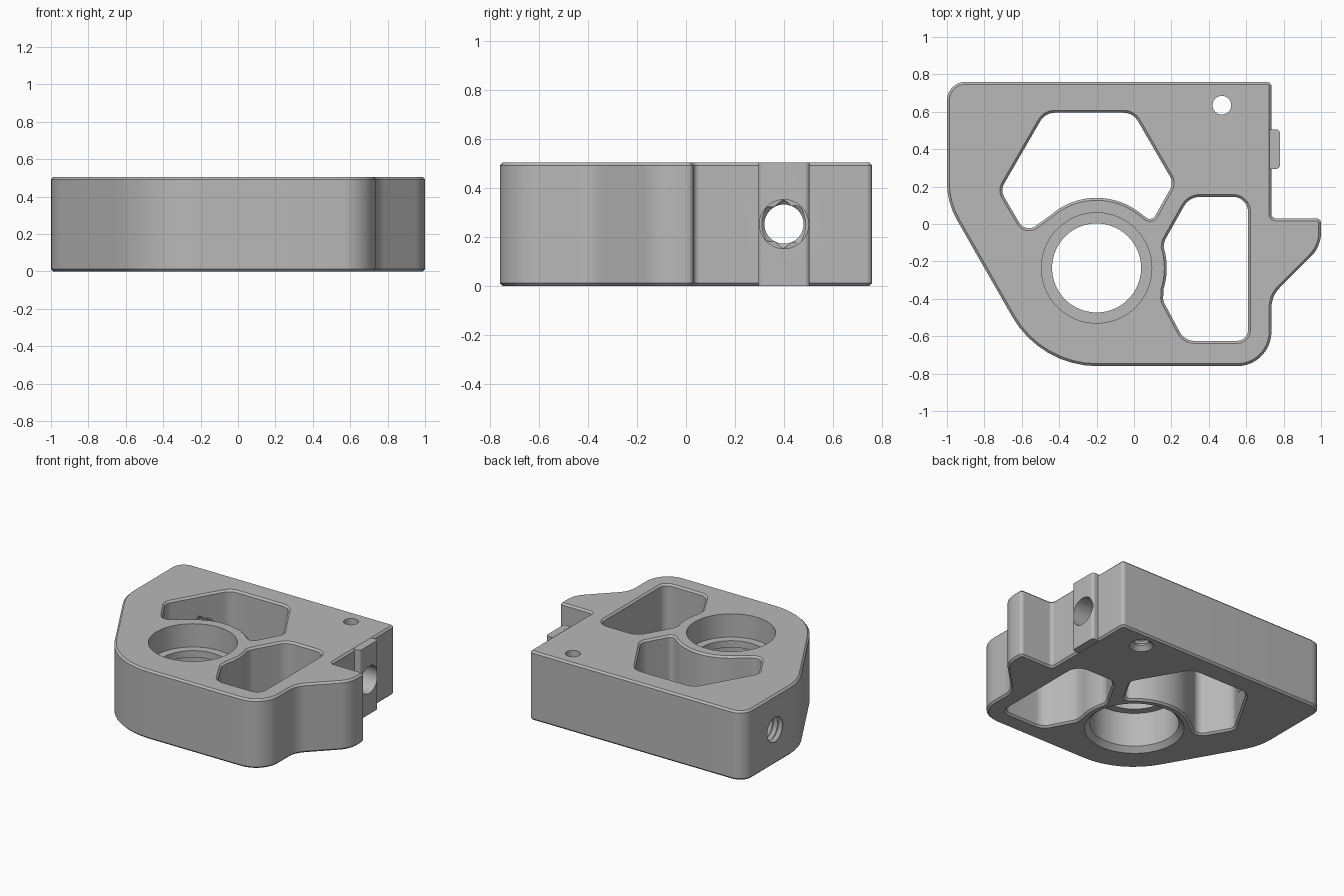
import bpy, bmesh
from math import sin, cos, tan, pi, radians
from mathutils import Vector

if "Cube" in bpy.data.objects:
    bpy.data.objects.remove(bpy.data.objects["Cube"])

HEIGHT = 0.505
CHAMFER = 0.013
BORE = Vector((-0.2, -0.235))

grey = bpy.data.materials.new("machined grey")
grey.use_nodes = True
grey.diffuse_color = (0.48, 0.48, 0.48, 1)
grey.node_tree.nodes["Principled BSDF"].inputs["Base Color"].default_value = (0.48, 0.48, 0.48, 1)


def rounded(corners):
    """Counter-clockwise outline from (x, y, fillet radius) corners."""
    out = []
    n = len(corners)
    for i, (x, y, r) in enumerate(corners):
        p = Vector((x, y))
        a = Vector(corners[i - 1][:2]) - p
        b = Vector(corners[(i + 1) % n][:2]) - p
        inner = a.angle(b)
        if r == 0 or inner > pi - 0.02:
            out.append(p)
            continue
        reach = min(r / tan(inner / 2), 0.49 * a.length, 0.49 * b.length)
        r = reach * tan(inner / 2)
        centre = p + (a.normalized() + b.normalized()).normalized() * (r / sin(inner / 2))
        start = p + a.normalized() * reach - centre
        end = p + b.normalized() * reach - centre
        sweep = pi - inner
        steps = max(2, round(sweep / radians(8)))
        for k in range(steps + 1):
            t = sweep * k / steps
            out.append(centre + (start * sin(sweep - t) + end * sin(t)) / sin(sweep))
    return out


def offset(points, d):
    """Grow a counter-clockwise outline by d, or shrink it if d is negative."""
    out = []
    for i, p in enumerate(points):
        a = (p - points[i - 1]).normalized()
        b = (points[(i + 1) % len(points)] - p).normalized()
        na, nb = Vector((a.y, -a.x)), Vector((b.y, -b.x))
        m = (na + nb).normalized()
        out.append(p + m * (d / max(m.dot(na), 0.4)))
    return out


def loft(name, rings):
    """Closed solid through rings with equal point counts."""
    bm = bmesh.new()
    loops = [[bm.verts.new(p) for p in ring] for ring in rings]
    n = len(loops[0])
    for lo, hi in zip(loops, loops[1:]):
        for i in range(n):
            j = (i + 1) % n
            bm.faces.new((lo[i], lo[j], hi[j], hi[i]))
    bm.faces.new(loops[0][::-1])
    bm.faces.new(loops[-1])
    bmesh.ops.recalc_face_normals(bm, faces=bm.faces)
    mesh = bpy.data.meshes.new(name)
    bm.to_mesh(mesh)
    bm.free()
    mesh.materials.append(grey)
    obj = bpy.data.objects.new(name, mesh)
    bpy.context.collection.objects.link(obj)
    return obj


def prism(name, outline, levels):
    """Levels are (z, outline offset)."""
    return loft(name, [[(p.x, p.y, z) for p in offset(outline, d)] for z, d in levels])


def lathe(name, profile, place, sides=48):
    """Profile is (radius, distance); place maps (u, v, distance) to a point."""
    return loft(name, [[place(r * cos(2 * pi * k / sides), r * sin(2 * pi * k / sides), t)
                        for k in range(sides)] for r, t in profile])


def thread(minor, major, start, end, pitch):
    count = round((end - start) / pitch)
    profile = []
    for k in range(count):
        profile += [(major, start + k * pitch), (minor, start + (k + 0.5) * pitch)]
    return profile + [(minor, end)]


def bore_arc(radius, start, end, steps=12):
    angles = [radians(start + (end - start) * k / steps) for k in range(steps + 1)]
    return [(BORE.x + radius * cos(a), BORE.y + radius * sin(a), 0) for a in angles]


# Plate with chamfered rims and a side nose
plate_outline = rounded([
    (-1, 0.76, 0.1), (-1, 0.115, 0.4), (-0.5, -0.76, 0.525), (0.735, -0.76, 0.2),
    (0.735, -0.385, 0.15), (1, -0.12, 0.2), (1, 0.03, 0.025), (0.735, 0.03, 0.025),
    (0.735, 0.76, 0.025)])
body = prism("plate_body", plate_outline, [
    (0, -CHAMFER), (CHAMFER, 0), (HEIGHT - CHAMFER, 0), (HEIGHT, -CHAMFER)])

# Locating rail on the side face
rail_outline = rounded([
    (0.724, 0.295, 0), (0.78, 0.295, 0.02), (0.78, 0.505, 0.02), (0.724, 0.505, 0)])
rail = prism("side_rail", rail_outline, [(0, 0), (HEIGHT, 0)])

# Lightening pockets that follow the bore wall
back_pocket = rounded(
    [(-0.005, 0.595, 0.09), (-0.475, 0.595, 0.09), (-0.715, 0.18, 0.07), (-0.58, -0.05, 0.06)]
    + bore_arc(0.375, 132, 52) + [(0.095, 0.01, 0.06), (0.212, 0.22, 0.07)])
side_pocket = rounded(
    [(0.61, 0.145, 0.08), (0.295, 0.145, 0.1), (0.163, -0.09, 0.06)]
    + bore_arc(0.375, 17, -17)
    + [(0.155, -0.41, 0.06), (0.27, -0.625, 0.09), (0.61, -0.625, 0.06)])
over = 0.01
flared = [(-over, CHAMFER + over), (CHAMFER, 0),
          (HEIGHT - CHAMFER, 0), (HEIGHT + over, CHAMFER + over)]
cutters = [prism("back_pocket_cutter", back_pocket, flared),
           prism("side_pocket_cutter", side_pocket, flared)]

# Stepped main bore with a retaining web
cutters.append(lathe("bore_cutter", [
    (0.345, -0.015), (0.295, 0.035), (0.295, 0.285), (0.238, 0.285),
    (0.238, 0.335), (0.295, 0.335), (0.295, HEIGHT + 0.02)],
    lambda u, v, t: (BORE.x + u, BORE.y + v, t), 80))

# Small threaded hole, countersunk underneath
cutters.append(lathe("small_hole_cutter",
    [(0.09, -0.01), (0.05, 0.03)] + thread(0.05, 0.062, 0.05, 0.47, 0.03)
    + [(0.05, HEIGHT + 0.02)],
    lambda u, v, t: (0.47 + u, 0.635 + v, t), 32))


# Cross hole: threaded on one wall, plain clearance on the other
def across(u, v, t):
    return (t, 0.4 + u, 0.253 + v)


cutters.append(lathe("threaded_cross_cutter", thread(0.08, 0.1, -1.03, -0.47, 0.04), across))
clearance = lathe("clearance_cross_cutter", [(0.1, 0.03), (0.1, 0.85)], across)
cutters.append(clearance)


def carve(obj, tools):
    for tool in tools:
        mod = obj.modifiers.new(tool.name, "BOOLEAN")
        mod.operation = "DIFFERENCE"
        mod.solver = "EXACT"
        mod.object = tool
    bpy.context.view_layer.update()
    graph = bpy.context.evaluated_depsgraph_get()
    mesh = bpy.data.meshes.new_from_object(obj.evaluated_get(graph))
    obj.modifiers.clear()
    obj.data = mesh


carve(body, cutters)
carve(rail, [clearance])
for tool in cutters:
    bpy.data.objects.remove(tool)

# Smooth curved walls, crisp machined edges
bpy.ops.object.select_all(action="DESELECT")
for obj in (body, rail):
    obj.select_set(True)
bpy.context.view_layer.objects.active = body
bpy.ops.object.shade_smooth_by_angle(angle=radians(25))
